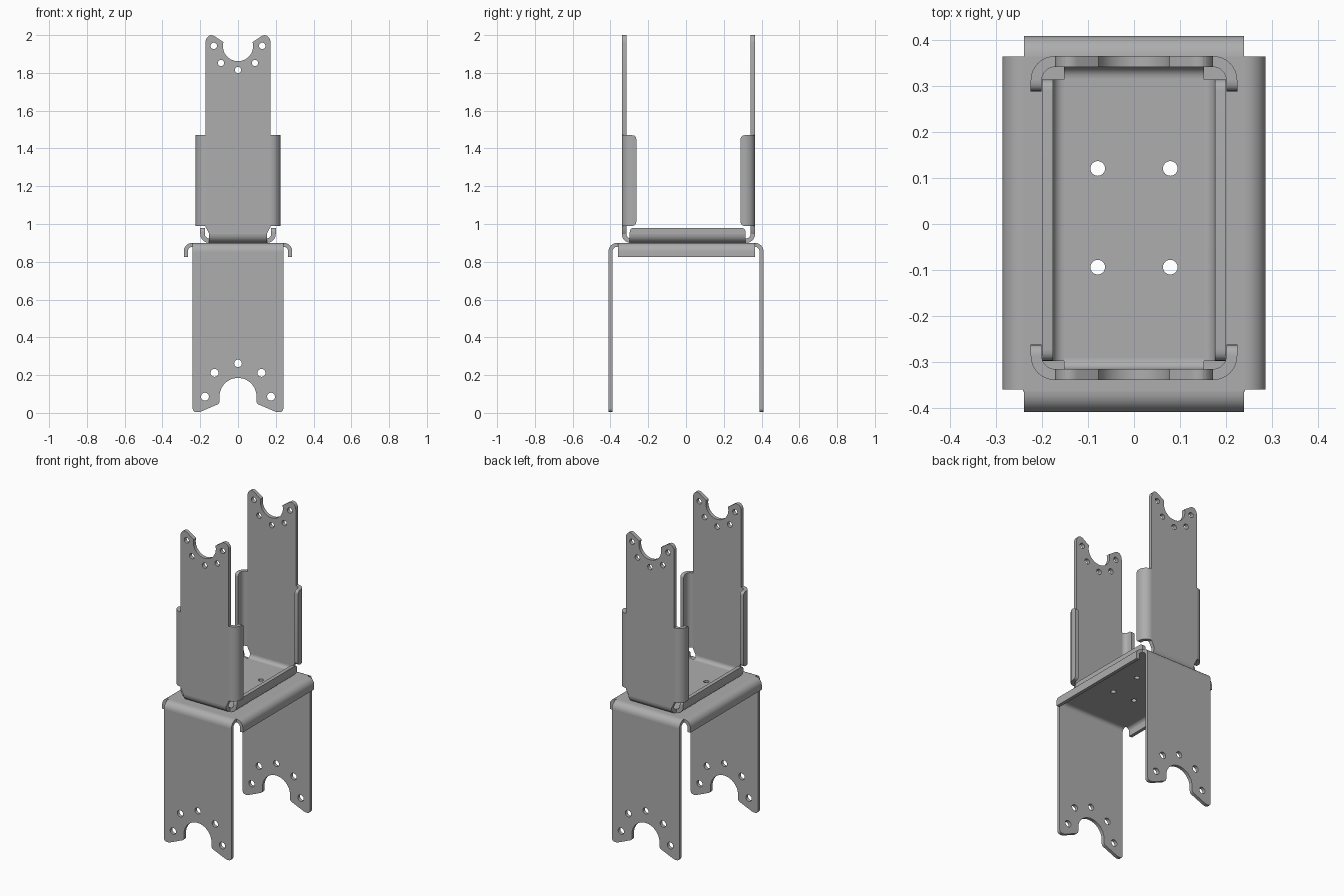
import bpy, bmesh
from math import sin, cos, pi, radians
from mathutils import Vector

if "Cube" in bpy.data.objects:
    bpy.data.objects.remove(bpy.data.objects["Cube"])

steel = bpy.data.materials.new("grey steel")
steel.use_nodes = True
GREY = (0.42, 0.42, 0.42, 1)
steel.diffuse_color = GREY
steel.node_tree.nodes["Principled BSDF"].inputs["Base Color"].default_value = GREY


def circle(u, v, r, n=24):
    return [(u + r * cos(2 * pi * i / n), v + r * sin(2 * pi * i / n)) for i in range(n)]


def rounded(points, steps=5):
    """Outline from (u, v, cut) corners, each corner rounded over its cut length."""
    out = []
    for i, (u, v, cut) in enumerate(points):
        p = Vector((u, v))
        if cut == 0:
            out.append(p)
            continue
        a = p + (Vector(points[i - 1][:2]) - p).normalized() * cut
        b = p + (Vector(points[(i + 1) % len(points)][:2]) - p).normalized() * cut
        for k in range(steps + 1):
            t = k / steps
            out.append(a * (1 - t) ** 2 + p * 2 * t * (1 - t) + b * t * t)
    return out


def rect(u0, u1, v0, v1):
    return [(u0, v0), (u1, v0), (u1, v1), (u0, v1)]


def symmetric(half):
    return rounded(half + [(-u, v, c) for u, v, c in reversed(half)])


def bend(cu, cv, r, t, su, sv, tail=0.0, n=8):
    """Quarter-round sheet section with an optional straight tail."""
    def arc(q):
        return [(cu + su * q * sin(pi / 2 * i / n), cv + sv * q * cos(pi / 2 * i / n))
                for i in range(n + 1)]
    ends = [(cu + su * r, cv - sv * tail), (cu + su * (r - t), cv - sv * tail)] if tail else []
    return arc(r) + ends + arc(r - t)[::-1]


def sheet(name, plane, outline, lo, hi, holes=()):
    """Extrude an outline with holes, drawn in plane, from lo to hi on the third axis."""
    curve = bpy.data.curves.new(name, "CURVE")
    curve.dimensions, curve.fill_mode = "2D", "BOTH"
    curve.extrude = 0.5
    for loop in [outline, *holes]:
        spline = curve.splines.new("POLY")
        spline.points.add(len(loop) - 1)
        for point, (u, v) in zip(spline.points, loop):
            point.co = (u, v, 0, 1)
        spline.use_cyclic_u = True
    temp = bpy.data.objects.new(name + "_outline", curve)
    bpy.context.collection.objects.link(temp)
    graph = bpy.context.evaluated_depsgraph_get()
    mesh = bpy.data.meshes.new_from_object(temp.evaluated_get(graph))
    bpy.data.objects.remove(temp)
    bpy.data.curves.remove(curve)

    bm = bmesh.new()
    bm.from_mesh(mesh)
    for vert in bm.verts:
        u, v, w = vert.co
        w = lo + (w + 0.5) * (hi - lo)
        vert.co = {"XY": (u, v, w), "XZ": (u, w, v), "YZ": (w, u, v)}[plane]
    bmesh.ops.remove_doubles(bm, verts=bm.verts, dist=1e-5)
    bmesh.ops.recalc_face_normals(bm, faces=bm.faces)
    bmesh.ops.dissolve_limit(bm, angle_limit=radians(1), verts=bm.verts, edges=bm.edges)
    bm.to_mesh(mesh)
    bm.free()
    mesh.name = name
    mesh.materials.clear()
    mesh.materials.append(steel)
    obj = bpy.data.objects.new(name, mesh)
    bpy.context.collection.objects.link(obj)
    bpy.ops.object.select_all(action="DESELECT")
    obj.select_set(True)
    bpy.context.view_layer.objects.active = obj
    bpy.ops.object.shade_smooth_by_angle(angle=radians(30))


SIDES = (("right", -1), ("left", 1))
ENDS = (("front", -1), ("back", 1))
bolt_holes = [circle(x, y, 0.016) for x in (-0.079, 0.079) for y in (-0.094, 0.121)]

# Lower bracket: deck, side lips and two notched legs
T = 0.021
DECK = 0.90
R = 0.045
sheet("lower_deck", "XY", rect(-0.242, 0.242, -0.365, 0.365), DECK - T, DECK, bolt_holes)
for side, s in SIDES:
    sheet(side + "_deck_lip", "XZ", bend(s * 0.242, DECK - R, R, T, s, 1, 0.03), -0.361, 0.365)

notch = [(-0.098 * cos(a), 0.087 + 0.098 * sin(a), 0) for a in [pi / 2 * i / 12 for i in range(12)]]
leg = symmetric([(0.0, 0.185, 0)] + notch[::-1]
                + [(-0.098, 0.049, 0.015), (-0.213, 0.0, 0.02), (-0.24, 0.01, 0.015), (-0.24, DECK - R, 0)])
leg_holes = [circle(0, 0.262, 0.02)] + [circle(s * x, z, 0.021) for _, s in SIDES
                                        for x, z in ((0.175, 0.086), (0.124, 0.212))]
for end, s in ENDS:
    sheet(end + "_leg_bend", "YZ", bend(s * 0.365, DECK - R, R, T, s, 1), -0.24, 0.24)
    sheet(end + "_leg", "XZ", leg, *sorted((s * 0.41, s * (0.41 - T))), leg_holes)

# Upper bracket: base tray, low side walls and two uprights with folded wings
T = 0.024
R = 0.048
MID = 0.013
REACH = 0.353
FLAT = REACH - R
sheet("upper_base", "XY", rect(-0.152, 0.152, MID - FLAT, MID + FLAT), DECK, DECK + T, bolt_holes)
wall = rounded([(-0.298, DECK + R, 0), (0.315, DECK + R, 0), (0.315, 0.98, 0.025), (-0.298, 0.98, 0.025)])
for side, s in SIDES:
    sheet(side + "_base_bend", "XZ", bend(s * 0.152, DECK + R, R, T, s, -1), -0.298, 0.315)
    sheet(side + "_base_wall", "YZ", wall, *sorted((s * 0.2, s * (0.2 - T))))

socket = [(-0.08 * cos(a), 1.942 - 0.08 * sin(a), 0) for a in [pi / 2 * i / 12 for i in range(-2, 12)]]
upright = symmetric([(0.0, 1.862, 0)] + socket[::-1]
                    + [(-0.14, 2.005, 0.02), (-0.172, 1.985, 0.025),
                       (-0.172, 0.985, 0), (-0.153, DECK + R, 0)])
upright_holes = [circle(0, 1.815, 0.017)] + [circle(s * x, z, 0.017) for _, s in SIDES
                                             for x, z in ((0.128, 1.943), (0.09, 1.852))]
WING_R = 0.053
BOTTOM, TOP = 0.99, 1.47
for end, s in ENDS:
    outer = MID + s * REACH
    fold = outer - s * WING_R
    tip = outer - s * 0.077
    sheet(end + "_upright_bend", "YZ", bend(MID + s * FLAT, DECK + R, R, T, s, -1), -0.153, 0.153)
    sheet(end + "_upright", "XZ", upright, *sorted((outer, outer - s * T)), upright_holes)
    wing = rounded([(fold, BOTTOM, 0), (tip, BOTTOM, 0.023), (tip, TOP, 0.023), (fold, TOP, 0)])
    for side, q in SIDES:
        name = f"{end}_{side}_wing"
        sheet(name + "_bend", "XY", bend(q * 0.172, fold, WING_R, T, q, s), BOTTOM, TOP)
        sheet(name, "YZ", wing, *sorted((q * 0.225, q * (0.225 - T))))
